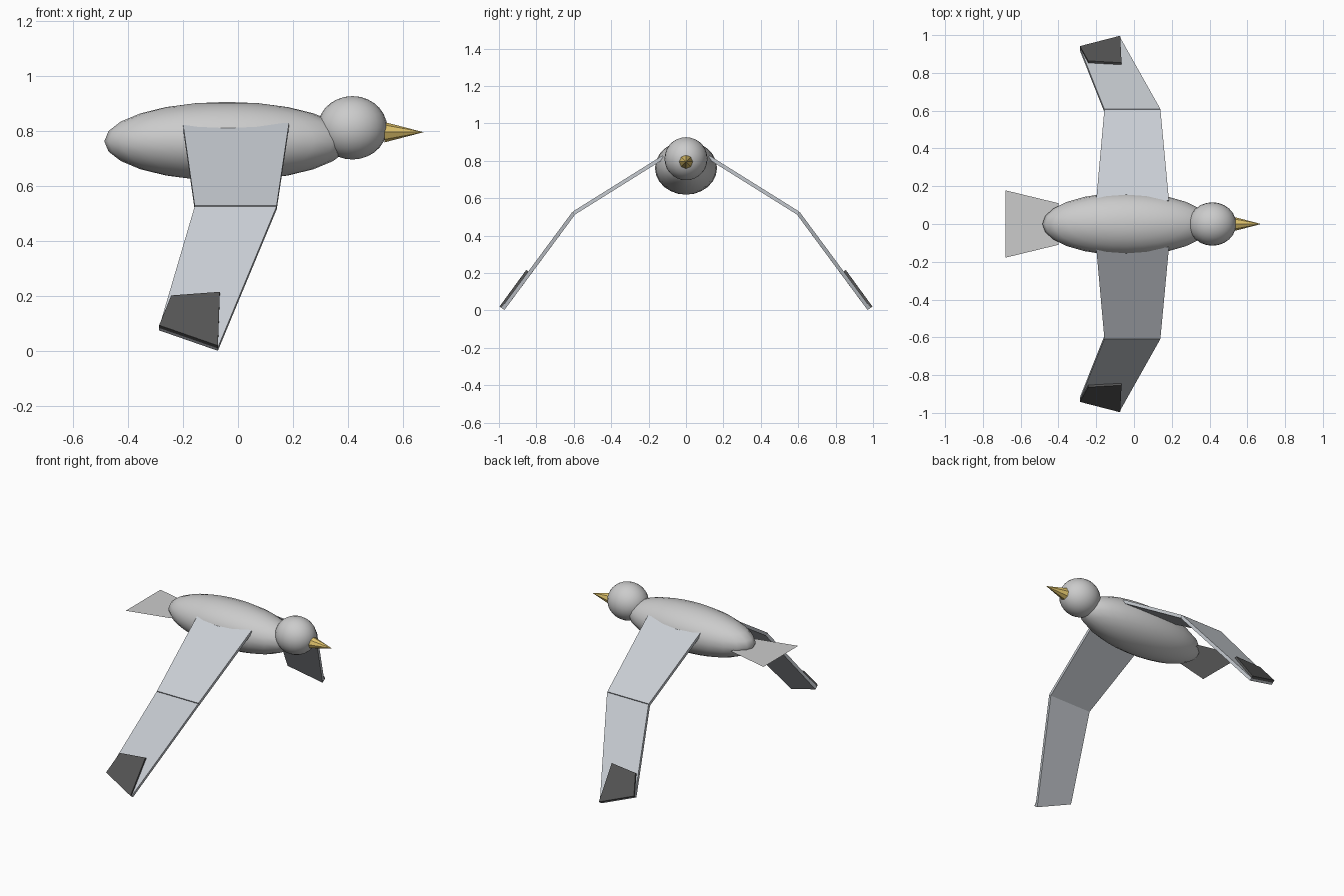
import bpy, bmesh, math
from mathutils import Vector

if "Cube" in bpy.data.objects:
    bpy.data.objects.remove(bpy.data.objects["Cube"])


def material(name, rgb):
    m = bpy.data.materials.new(name)
    m.diffuse_color = (*rgb, 1)
    m.use_nodes = True
    m.node_tree.nodes["Principled BSDF"].inputs["Base Color"].default_value = m.diffuse_color
    return m


wing_grey = material("wing_grey", (0.58, 0.61, 0.65))
tip_dark = material("tip_dark", (0.09, 0.09, 0.09))
gold = material("gold", (0.75, 0.55, 0.15))


def ellipsoid(name, loc, radii, segments, rings):
    bpy.ops.mesh.primitive_uv_sphere_add(segments=segments, ring_count=rings, radius=1, location=loc)
    ob = bpy.context.object
    ob.name = name
    ob.scale = radii
    bpy.ops.object.transform_apply(location=False, rotation=False, scale=True)
    bpy.ops.object.shade_smooth()
    return ob


def slab(name, corners, low, high, mat, side):
    """Flat panel on four corners, filled between two offsets along its upward normal."""
    p = [Vector(c) for c in corners]
    n = (p[2] - p[0]).cross(p[3] - p[1]).normalized()
    if n.z < 0:
        n.negate()
    bm = bmesh.new()
    flip = Vector((1, side, 1))
    rows = [[bm.verts.new((c + n * d) * flip) for c in p] for d in (low, high)]
    bm.faces.new(rows[0])
    bm.faces.new(rows[1])
    for i in range(4):
        j = (i + 1) % 4
        bm.faces.new((rows[0][i], rows[0][j], rows[1][j], rows[1][i]))
    bmesh.ops.recalc_face_normals(bm, faces=bm.faces)
    me = bpy.data.meshes.new(name)
    bm.to_mesh(me)
    bm.free()
    me.materials.append(mat)
    ob = bpy.data.objects.new(name, me)
    bpy.context.collection.objects.link(ob)


# body and head
ellipsoid("body", (-0.04, 0, 0.762), (0.445, 0.166, 0.143), 24, 12)
ellipsoid("head", (0.415, 0, 0.811), (0.126, 0.115, 0.115), 24, 14)

# beak
bpy.ops.mesh.primitive_cone_add(vertices=8, radius1=0.037, radius2=0, depth=0.142,
                                location=(0.602, 0, 0.795), rotation=(0, math.pi / 2, 0))
bpy.context.object.name = "beak"
bpy.context.object.data.materials.append(gold)

# tail: a single flat sheet
tail = bpy.data.meshes.new("tail")
tail.from_pydata([(-0.4, -0.11, 0.745), (-0.4, 0.11, 0.745), (-0.68, 0.178, 0.745), (-0.68, -0.178, 0.745)],
                 [], [(0, 1, 2, 3)])
tail.flip_normals()
bpy.context.collection.objects.link(bpy.data.objects.new("tail", tail))

# wings: inner panel, outer panel and dark tip patch on each side
root = [(-0.20, 0.12, 0.82), (0.185, 0.12, 0.82)]
elbow = [(-0.157, 0.6, 0.52), (0.14, 0.6, 0.52)]
tip = [(-0.286, 0.924, 0.082), (-0.073, 0.979, 0.008)]
patch = [(-0.242, 0.846, 0.19), (-0.066, 0.836, 0.203)]
for side, label in ((1, "left"), (-1, "right")):
    for part, a, b, low, high, mat in (
            ("wing_inner", root, elbow, -0.01, 0.01, wing_grey),
            ("wing_outer", elbow, tip, -0.01, 0.01, wing_grey),
            ("wing_tip", patch, tip, 0.005, 0.022, tip_dark)):
        slab(f"{part}_{label}", (a[0], a[1], b[1], b[0]), low, high, mat, side)
